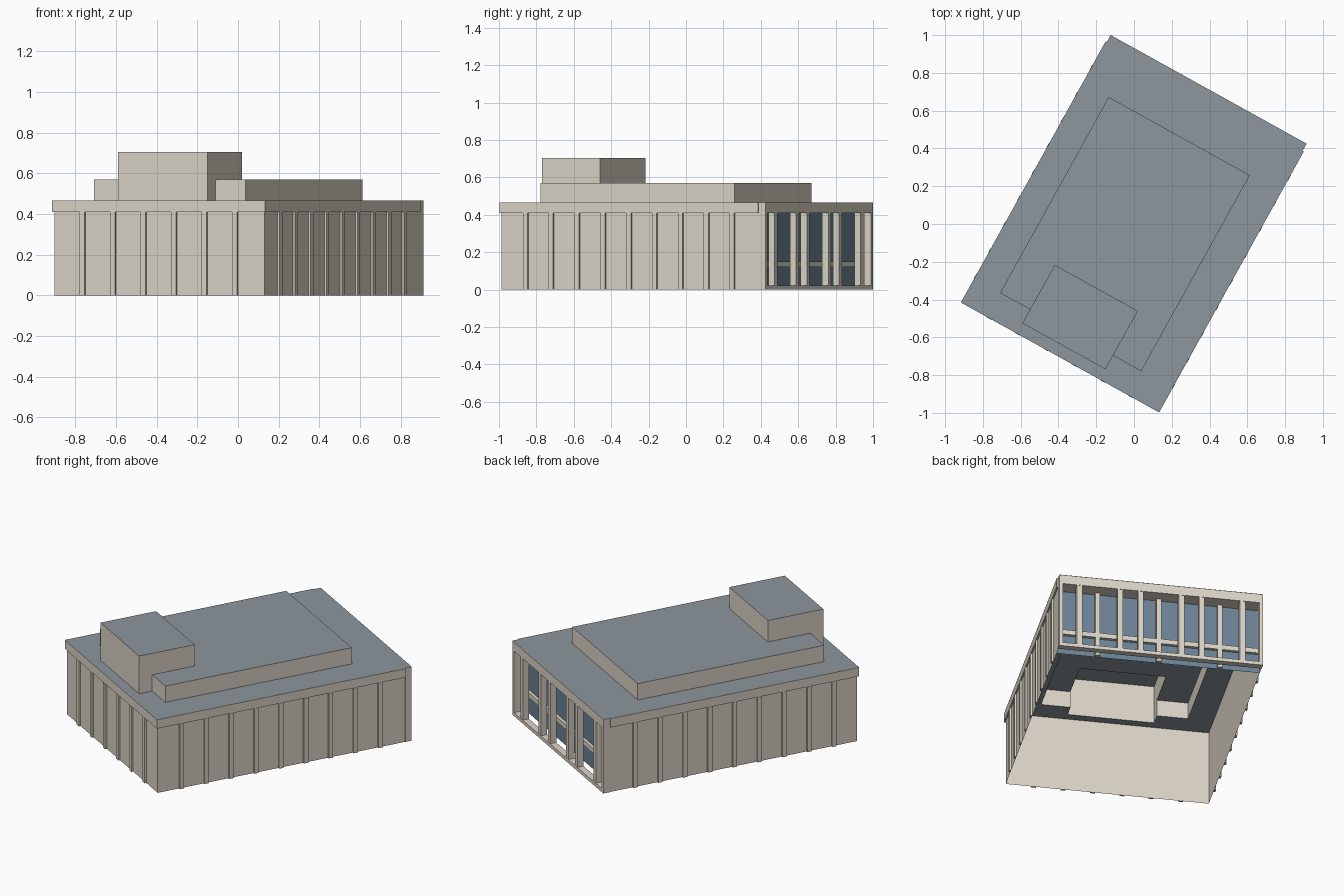
import bpy, math

if "Cube" in bpy.data.objects:
    bpy.data.objects.remove(bpy.data.objects["Cube"])

ROT = math.radians(-29)          # whole building is turned on the grid
WALL, EDGE = 0.591, 0.600        # half widths: wall face, parapet face
FRONT, BACK, GLASS = -0.808, 0.815, 0.722
Z_BEAM, Z_ROOF, Z_PENT, Z_TOP = 0.41, 0.467, 0.57, 0.705


def material(name, rgb):
    m = bpy.data.materials.new(name)
    m.diffuse_color = (*rgb, 1)
    m.use_nodes = True
    m.node_tree.nodes["Principled BSDF"].inputs["Base Color"].default_value = m.diffuse_color
    return m


STONE = material("stone", (0.72, 0.67, 0.58))
ROOF = material("roof_grey", (0.27, 0.31, 0.34))
BLUE = material("window_glass", (0.15, 0.23, 0.31))


def add(name, verts, faces, mat):
    me = bpy.data.meshes.new(name)
    me.from_pydata(verts, [], faces)
    me.materials.append(mat)
    ob = bpy.data.objects.new(name, me)
    ob.rotation_euler.z = ROT
    bpy.context.collection.objects.link(ob)
    return ob


def boxes(name, items, mat):
    """Each item is u0, u1, v0, v1, z0, z1."""
    verts, faces = [], []
    for u0, u1, v0, v1, z0, z1 in items:
        n = len(verts)
        verts += [(u, v, z) for z in (z0, z1)
                  for u, v in ((u0, v0), (u1, v0), (u1, v1), (u0, v1))]
        faces += [[n + i for i in f] for f in
                  ((3, 2, 1, 0), (4, 5, 6, 7), (0, 1, 5, 4),
                   (1, 2, 6, 5), (2, 3, 7, 6), (3, 0, 4, 7))]
    return add(name, verts, faces, mat)


def plates(name, rects, z, mat):
    """Flat upward-facing rectangles u0, u1, v0, v1."""
    verts, faces = [], []
    for u0, u1, v0, v1 in rects:
        n = len(verts)
        verts += [(u0, v0, z), (u1, v0, z), (u1, v1, z), (u0, v1, z)]
        faces.append((n, n + 1, n + 2, n + 3))
    return add(name, verts, faces, mat)


def walls(name, path, z0, z1, mat):
    """Thin upright walls along a counter-clockwise path."""
    k = len(path)
    verts = [(u, v, z) for z in (z0, z1) for u, v in path]
    return add(name, verts, [(i, i + 1, k + i + 1, k + i) for i in range(k - 1)], mat)


# Outer shell, open below and at the glazed back
FW = FRONT + 0.009
walls("outer_walls", [(-WALL, BACK), (-WALL, FW), (WALL, FW), (WALL, BACK)],
      0, Z_ROOF, STONE)

# Parapet band around front and sides
VM = 0.772
zt = Z_ROOF - 0.001
boxes("parapet", [(-EDGE, EDGE, FRONT, FW, Z_BEAM, zt),
                  (-EDGE, -WALL, FW, VM, Z_BEAM, zt),
                  (WALL, EDGE, FW, VM, Z_BEAM, zt)], STONE)

# Pilasters: six on the front, nine on each side
hw, out = 0.014, 0.002
pil = []
for i in range(1, 7):
    u = -EDGE + 2 * EDGE * i / 7
    pil.append((u - hw, u + hw, FRONT - out, FW, 0, Z_BEAM))
for i in range(1, 10):
    v = FRONT + (VM - FRONT) * i / 10
    pil.append((WALL, EDGE + out, v - hw, v + hw, 0, Z_BEAM))
    pil.append((-EDGE - out, -WALL, v - hw, v + hw, 0, Z_BEAM))
boxes("pilasters", pil, STONE)

# Penthouse and tower footprints
pu0, pu1, pv0, pv1 = -0.443, 0.411, -0.663, 0.523
tu0, tu1, tv0, tv1 = -0.262, 0.241, -0.746, -0.393

# Roof with the penthouse opening left out
plates("main_roof", [(-EDGE, EDGE, pv1, VM), (-0.593, 0.593, VM, BACK),
                     (-EDGE, pu0, pv0, pv1), (pu1, EDGE, pv0, pv1),
                     (-EDGE, tu0, tv0, pv0), (tu1, EDGE, tv0, pv0),
                     (-EDGE, EDGE, FRONT, tv0)], Z_ROOF, ROOF)

# Penthouse
walls("penthouse_walls", [(tu1, pv0), (pu1, pv0), (pu1, pv1), (pu0, pv1),
                          (pu0, pv0), (tu0, pv0)], Z_ROOF, Z_PENT, STONE)
plates("penthouse_roof", [(pu0, pu1, tv1, pv1), (pu0, tu0, pv0, tv1),
                          (tu1, pu1, pv0, tv1)], Z_PENT, ROOF)

# Tower box
walls("tower_lower_walls", [(tu0, pv0), (tu0, tv0), (tu1, tv0), (tu1, pv0)],
      Z_ROOF, Z_PENT, STONE)
walls("tower_upper_walls", [(tu0, tv0), (tu1, tv0), (tu1, tv1), (tu0, tv1),
                            (tu0, tv0)], Z_PENT, Z_TOP, STONE)
plates("tower_roof", [(tu0, tu1, tv0, tv1)], Z_TOP, ROOF)

# Back facade: frame, recessed glass, columns and cross rail
B = 0.593
boxes("back_frame", [(-B, B, GLASS - 0.005, BACK, Z_BEAM, zt),
                     (-B, B, 0.775, BACK, 0, 0.022),
                     (-B, -B + 0.022, 0.775, BACK, 0.022, Z_BEAM),
                     (B - 0.022, B, 0.775, BACK, 0.022, Z_BEAM)], STONE)
walls("back_glass", [(WALL, GLASS), (-WALL, GLASS)], 0, Z_BEAM, BLUE)
boxes("back_columns", [(-B + 2 * B * i / 10 - 0.016, -B + 2 * B * i / 10 + 0.016,
                        0.775, BACK - 0.002, 0.022, Z_BEAM)
                       for i in (1, 3, 4, 6, 7, 9)], STONE)
boxes("window_mullions", [(-B + 2 * B * i / 10 - 0.014, -B + 2 * B * i / 10 + 0.014,
                           GLASS, GLASS + 0.025, 0, Z_BEAM)
                          for i in (2, 5, 8)], STONE)
boxes("window_rail", [(-WALL, WALL, GLASS, GLASS + 0.02, 0.12, 0.15)], STONE)
